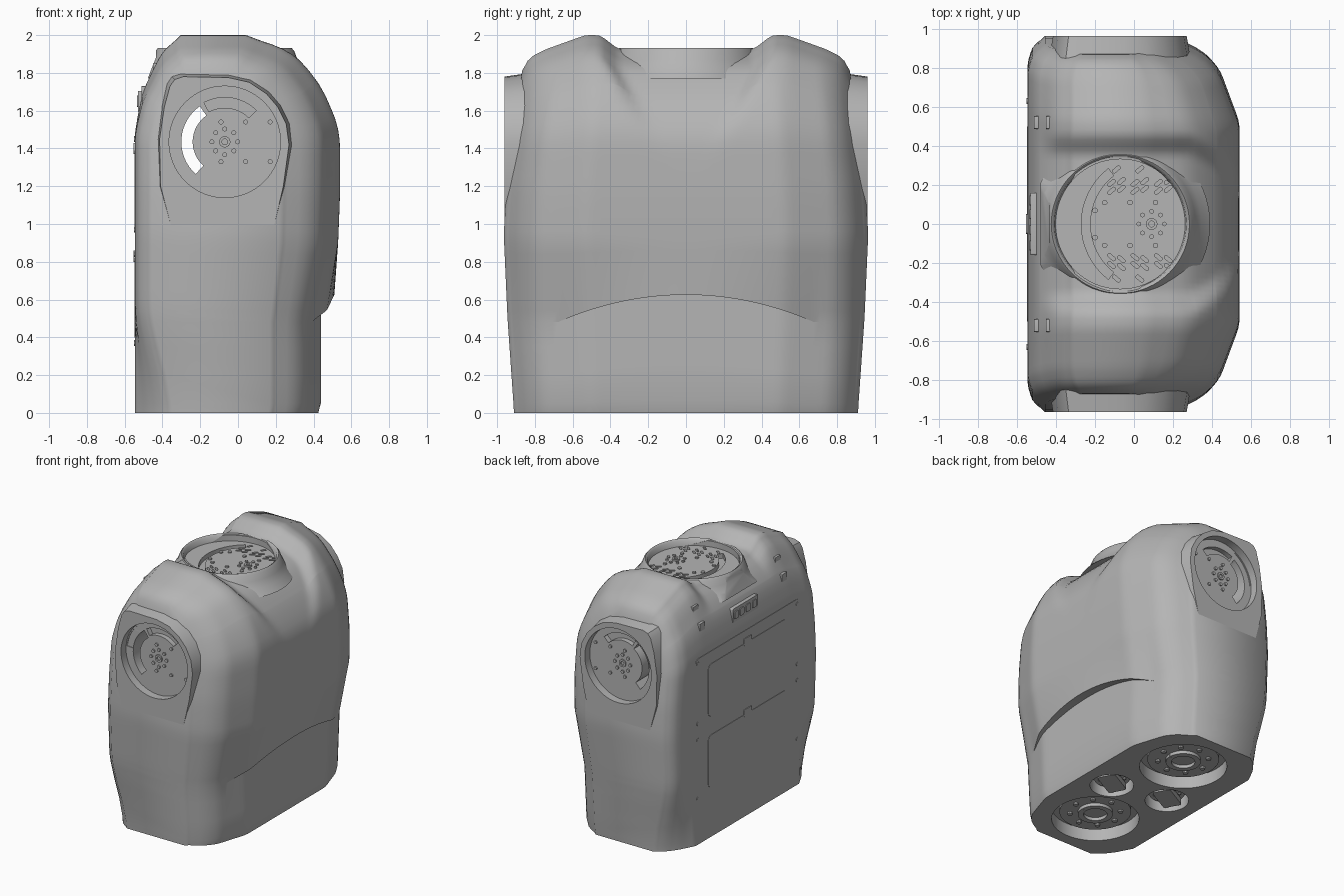
import bpy, bmesh, math
from math import cos, sin, pi, radians

cube = bpy.data.objects.get("Cube")
if cube:
    bpy.data.objects.remove(cube, do_unlink=True)

grey = bpy.data.materials.new("shell_grey")
grey.use_nodes = True
grey.diffuse_color = (0.46, 0.46, 0.46, 1)
grey.node_tree.nodes["Principled BSDF"].inputs["Base Color"].default_value = grey.diffuse_color


def finish(name, bm, angle=30):
    bmesh.ops.remove_doubles(bm, verts=bm.verts, dist=1e-5)
    bmesh.ops.recalc_face_normals(bm, faces=bm.faces)
    mesh = bpy.data.meshes.new(name)
    bm.to_mesh(mesh)
    bm.free()
    mesh.materials.append(grey)
    mesh.shade_smooth()
    mesh.set_sharp_from_angle(angle=radians(angle))
    obj = bpy.data.objects.new(name, mesh)
    bpy.context.collection.objects.link(obj)
    return obj


def prism(name, pts, lo, hi, axis, flare=1.0):
    """Extrude a flat outline along an axis; flare scales the lo end."""
    bm = bmesh.new()
    mx = sum(p[0] for p in pts) / len(pts)
    my = sum(p[1] for p in pts) / len(pts)

    def place(a, b, t):
        return {"x": (t, a, b), "y": (a, t, b), "z": (a, b, t)}[axis]
    low = [bm.verts.new(place(mx + (a - mx) * flare, my + (b - my) * flare, lo)) for a, b in pts]
    top = [bm.verts.new(place(a, b, hi)) for a, b in pts]
    bm.faces.new(low)
    bm.faces.new(top)
    for i in range(len(pts)):
        j = (i + 1) % len(pts)
        bm.faces.new((low[i], low[j], top[j], top[i]))
    return finish(name, bm)


def circle(cx, cy, r, n=48):
    return [(cx + r * cos(2 * pi * i / n), cy + r * sin(2 * pi * i / n)) for i in range(n)]


def band(cx, cy, r0, r1, a0, a1, n=16):
    angs = [radians(a0 + (a1 - a0) * i / n) for i in range(n + 1)]
    return ([(cx + r1 * cos(a), cy + r1 * sin(a)) for a in angs]
            + [(cx + r0 * cos(a), cy + r0 * sin(a)) for a in reversed(angs)])


def rounded(cx, cy, w, h, r, turn=0.0):
    pts = []
    for k, (sx, sy) in enumerate(((1, 1), (-1, 1), (-1, -1), (1, -1))):
        for i in range(5):
            a = pi / 2 * (k + i / 4)
            x, y = sx * (w / 2 - r) + r * cos(a), sy * (h / 2 - r) + r * sin(a)
            pts.append((cx + x * cos(turn) - y * sin(turn), cy + x * sin(turn) + y * cos(turn)))
    return pts


def cut(obj, cutters, angle=30):
    for c in cutters:
        m = obj.modifiers.new("cut", "BOOLEAN")
        m.operation, m.solver, m.object = "DIFFERENCE", "EXACT", c
    bpy.context.view_layer.update()
    mesh = bpy.data.meshes.new_from_object(obj.evaluated_get(bpy.context.evaluated_depsgraph_get()))
    obj.modifiers.clear()
    obj.data = mesh
    mesh.shade_smooth()
    mesh.set_sharp_from_angle(angle=radians(angle))


def clamp(t):
    return max(0.0, min(1.0, t))


def ease(t):
    t = clamp(t)
    return t * t * (3 - 2 * t)


def table(tab, t):
    for (a, p), (b, q) in zip(tab, tab[1:]):
        if t <= b:
            return p + (q - p) * clamp((t - a) / (b - a))
    return tab[-1][1]


def soft(tab, t, h=0.04):
    return sum(table(tab, t + h * k / 2) for k in range(-2, 3)) / 5


# Shell outlines: chest and back depth by height, end width by height, plan and top edge by width
chest = [(0.9, .53), (1.15, .54), (1.45, .54), (1.55, .52), (1.72, .445), (1.84, .355), (1.92, .27),
         (1.975, .14), (2, -.02)]
back = [(1.5, -.545), (1.7, -.505), (1.88, -.42), (1.96, -.36), (2, -.28)]
half = [(0, .91), (.5, .945), (.95, .965), (1.2, .95), (1.5, .91), (1.8, .868), (2, .86)]
plan_front = [(.55, 1), (.83, .845), (.92, .72), (1, .47)]
plan_back = [(.86, 1), (.95, .94), (1, .78)]
plan_base = [(.72, 1), (1, .7)]
crown = [(.62, 0), (.86, .075), (.95, .115), (.985, .15), (1, .21)]
MID = -0.1


def shell_point(t, v, front, lip):
    av = abs(v)
    arch = max(0.0, 1 - (av * .945 / .68) ** 2)
    crease = .48 + .145 * arch
    # The chest lip arches over the waist
    if t <= .48:
        z = t / .48 * crease
    elif t < .9:
        z = crease + (t - .48) / .42 * (.9 - crease)
    else:
        z = t
    # The valley between the shoulders narrows to a point down the chest
    start = 1.2 if front else 1.7
    reach = .1 + .38 * (clamp((t - 1.2) / .7) if front else 1)
    valley = .075 * ease((reach - av * .87) / .14) * ease((t - start) / (1.98 - start))
    z -= soft(crown, av, .02) * ease((t - 1.15) / .85) + valley
    if front:
        if lip:
            x = .44 + .07 * arch
            x += (.53 - x) * clamp((t - .48) / .42) if t < .9 else soft(chest, t) - x
        else:
            x = .425 + .015 * clamp(t / .05)
        x = MID + (x - MID) * soft(plan_front, av, .03) - valley * .2
    else:
        k = soft(plan_back, av, .02) * (1 + (table(plan_base, av) - 1) * (1 - ease(t / .6)))
        x = MID + (soft(back, t) - MID) * k
    return x, v * soft(half, z), z


def build_shell():
    bm = bmesh.new()
    levels = [(t, False) for t in (0, .05, .2, .35, .48)]
    levels += [(.48 + .06 * i, True) for i in range(22)] + [(1.75 + .025 * i, True) for i in range(11)]
    cols = [-1, -.98] + [i / 32 for i in range(-31, 32)] + [.98, 1]
    cols.sort()
    grid = [[[bm.verts.new(shell_point(t, v, f, lip)) for v in cols] for f in (True, False)]
            for t, lip in levels]
    last = len(cols) - 1
    for a, b in zip(grid, grid[1:]):
        for s in (0, 1):
            for i in range(last):
                bm.faces.new((a[s][i], a[s][i + 1], b[s][i + 1], b[s][i]))
        for i in (0, last):
            bm.faces.new((a[0][i], a[1][i], b[1][i], b[0][i]))
    for row in (grid[0], grid[-1]):
        for i in range(last):
            bm.faces.new((row[0][i], row[0][i + 1], row[1][i + 1], row[1][i]))
    return finish("torso_shell", bm, 48)


torso = build_shell()
SX, SZ = -0.07, 1.435
slot = prism("slot_cutter", band(SX, SZ, .17, .23, 125, 228), -1.2, 1.2, "y")
cutters = [slot]

# Shoulder pads with sunken drive plates
pad_outline = [(-.33, .9), (-.41, 1.2), (-.415, 1.45), (-.39, 1.62), (-.36, 1.73), (-.335, 1.765),
               (-.29, 1.78), (-.05, 1.775), (.06, 1.75), (.15, 1.69), (.21, 1.62), (.255, 1.53),
               (.27, 1.42), (.24, 1.2), (.17, .9)]
for side, label in ((-1, "front"), (1, "rear")):
    recess = prism("recess_cutter", circle(SX, SZ, .295, 64), side * .895, side * 1.2, "y")
    groove = prism("groove_cutter", band(SX, SZ, .18, .235, 45, 118), side * .86, side * 1.2, "y")
    step = prism("step_cutter", band(SX, SZ, .235, .285, 118, 175), side * .885, side * 1.2, "y")
    pad = prism(label + "_shoulder_pad", pad_outline, side * .8, side * .962, "y", 1.08)
    plate = prism(label + "_shoulder_plate", circle(SX, SZ, .294, 64), side * .85, side * .9, "y")
    cut(pad, [recess, slot, groove])
    cut(plate, [slot, groove, step])
    cutters += [recess, groove, step]
    prism(label + "_shoulder_hub", band(SX, SZ, .015, .03, 0, 359.9), side * .89, side * .91, "y")
    bolts = circle(SX, SZ, .068, 8) + [(x, z) for x in (-.09, .04, .17) for z in (1.33, 1.54)]
    for x, z in bolts:
        prism(label + "_shoulder_bolt", circle(x, z, .013, 12), side * .89, side * .91, "y")

# Underside wells: two hip drives and two small motors
wells = [(-.05, .5, .32), (-.05, -.5, .32), (.17, -.05, .16), (-.28, .04, .16)]
for x, y, r in wells:
    cutters.append(prism("well_cutter", circle(x, y, r), -.1, .1, "z"))
for x, y, r in wells:
    prism("hip_disc", circle(x, y, r * .82), .06, .12, "z")
    prism("hip_hub", band(x, y, r * .27, r * .4, 0, 359.9, 32), .035, .11, "z")
    for bx, by in circle(x, y, r * .58, 8):
        prism("hip_bolt", circle(bx, by, r * .06, 10), .045, .07, "z")
for x, y in ((.17, -.05), (-.28, .04)):
    prism("motor_bracket", rounded(x, y, .24, .14, .02, .5), .015, .11, "z")

# Round neck well, then all cuts in the shell
NX = -0.07
cutters.append(prism("well_cutter", circle(NX, 0, .332, 64), 1.84, 2.2, "z"))
cut(torso, [c for c in cutters if not c.name.startswith("step")], 48)

# Neck collar, turned around its own axis
bm = bmesh.new()
ring = [(.46, 1.77), (.415, 1.82), (.385, 1.87), (.368, 1.915), (.354, 1.932), (.338, 1.92),
        (.328, 1.85), (.328, 1.77)]
verts = [bm.verts.new((NX + r, 0, z)) for r, z in ring]
edges = [bm.edges.new((verts[i], verts[(i + 1) % len(verts)])) for i in range(len(verts))]
bmesh.ops.spin(bm, geom=verts + edges, cent=(NX, 0, 0), axis=(0, 0, 1), angle=2 * pi, steps=64)
collar = finish("neck_collar", bm, 50)
# Trim the flare level with the back of the shell
trim = prism("trim_cutter", [(-.8, 1.6), (-.545, 1.6), (-.435, 1.88), (-.435, 2.1), (-.8, 2.1)], -.6, .6, "y")
cut(collar, [trim], 50)
cutters.append(trim)

# Neck plate with its curved slot, oblong holes, hub and bolts
neck = prism("neck_plate", circle(NX, 0, .332, 64), 1.8, 1.878, "z")
holes = [prism("hole_cutter", band(.09, 0, .315, .36, 128, 232), 1.84, 2, "z")]
for side in (-1, 1):
    for x in (-.09, .03, .15):
        for dx, dy in ((-.025, .17), (.025, .18), (-.025, .21), (.025, .22), (0, .28)):
            if x > .1 and dy > .25:
                continue
            holes.append(prism("hole_cutter", rounded(x + dx, side * dy, .046, .018, .008, side * .7),
                               1.845, 2, "z"))
    for x, y in ((-.2, .07), (-.15, .11), (-.02, .11), (.11, .11)):
        prism("neck_bolt", circle(x, side * y, .014, 12), 1.87, 1.888, "z")
cut(neck, holes)
cutters += holes
prism("neck_hub", band(.09, 0, .015, .03, 0, 359.9), 1.87, 1.89, "z")
for x, y in circle(.09, 0, .065, 8):
    prism("neck_hub_bolt", circle(x, y, .012, 12), 1.87, 1.888, "z")

# Back cover, two access panels with latches, and screws
prism("back_cover", rounded(0, .91, 1.32, 1.16, .04), -.54, -.546, "x")
for z in (.61, 1.18):
    prism("access_panel", rounded(0, z, 1, .42, .04), -.54, -.549, "x")
    prism("panel_latch", rounded(0, z + .22, .1, .06, .01), -.54, -.552, "x")
for y in (-.63, .63):
    for z in (.37, .84, .97, 1.45):
        prism("cover_screw", circle(y, z, .015, 12), -.54, -.55, "x")

# Connector block and strap slots on the sloped upper back
prism("connector_block", rounded(0, 1.65, .32, .11, .01), -.45, -.529, "x")
for y in (-.11, -.03, .05, .12):
    prism("connector_socket", rounded(y, 1.65, .05, .06, .01), -.5, -.535, "x")
for y in (-.52, .52):
    for x, z in ((-.505, 1.7), (-.445, 1.82)):
        prism("strap_plate", rounded(y, z, .065, .06, .005), x + .05, x - .006, "x")

for c in cutters:
    bpy.data.objects.remove(c, do_unlink=True)
